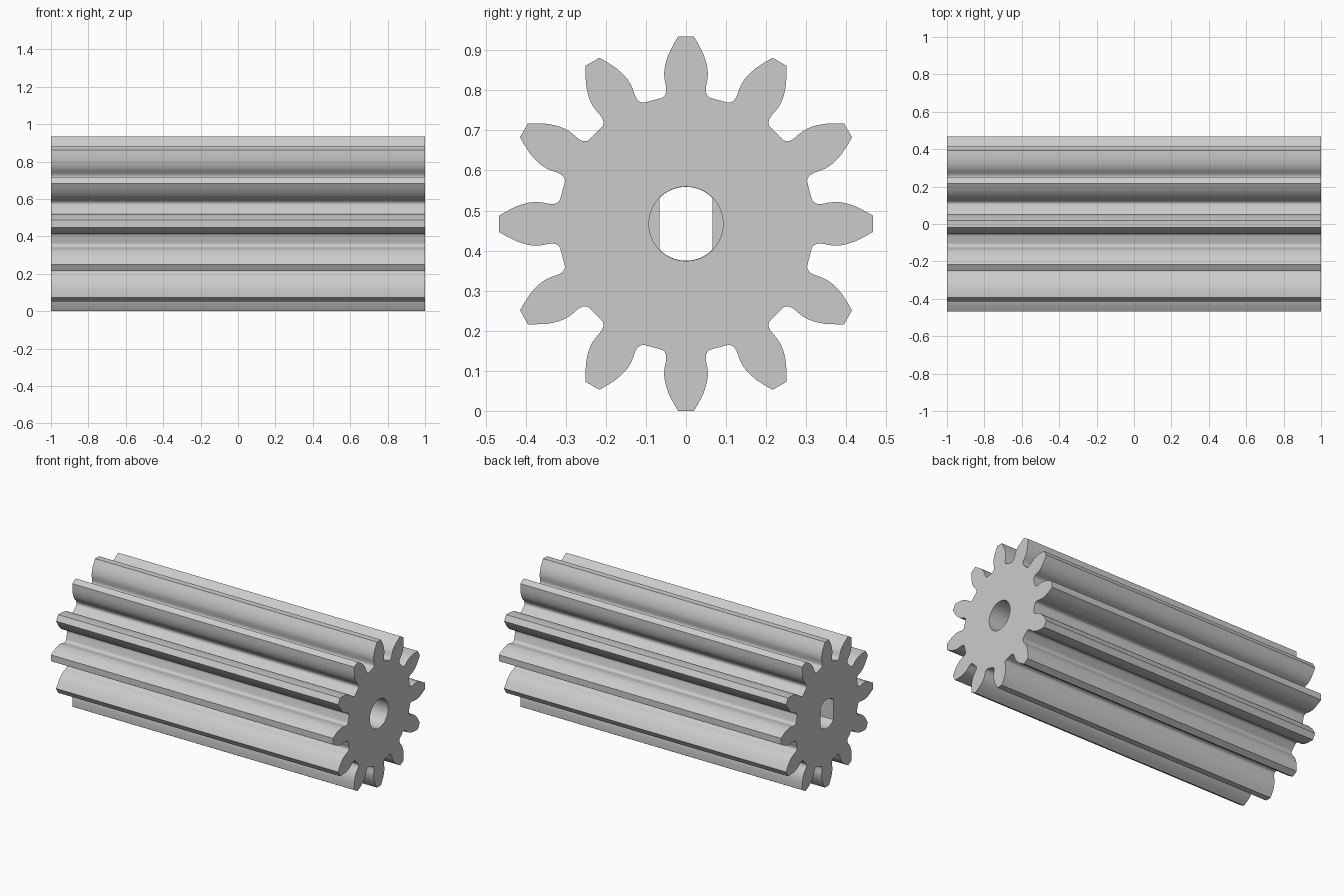
import bpy, bmesh, math

if "Cube" in bpy.data.objects:
    bpy.data.objects.remove(bpy.data.objects["Cube"], do_unlink=True)

TEETH = 12
RADIUS = 0.467
ROOT = 0.319
HALF = 1.0
BORE = 0.092
FLAT = 0.066

steel = bpy.data.materials.new("light grey")
steel.use_nodes = True
grey = (0.6, 0.6, 0.6, 1)
steel.diffuse_color = grey
steel.node_tree.nodes["Principled BSDF"].inputs["Base Color"].default_value = grey


def prism(name, outline, x0, x1):
    """Extrude a closed (y, z) outline along x."""
    bm = bmesh.new()
    face = bm.faces.new([bm.verts.new((x0, y, z + RADIUS)) for y, z in outline])
    moved = bmesh.ops.extrude_face_region(bm, geom=[face])["geom"]
    bmesh.ops.translate(bm, vec=(x1 - x0, 0, 0),
                        verts=[v for v in moved if isinstance(v, bmesh.types.BMVert)])
    bmesh.ops.recalc_face_normals(bm, faces=bm.faces)
    mesh = bpy.data.meshes.new(name)
    bm.to_mesh(mesh)
    bm.free()
    mesh.materials.append(steel)
    obj = bpy.data.objects.new(name, mesh)
    bpy.context.collection.objects.link(obj)
    return obj


def cut(target, cutter):
    """Subtract a cutter and discard it."""
    cutter.hide_render = True
    mod = target.modifiers.new("bore", "BOOLEAN")
    mod.operation = "DIFFERENCE"
    mod.solver = "EXACT"
    mod.object = cutter
    bpy.context.view_layer.objects.active = target
    bpy.ops.object.modifier_apply(modifier=mod.name)
    bpy.data.objects.remove(cutter, do_unlink=True)


def arc(radius, start, end, steps):
    return [(radius * math.cos(start + (end - start) * i / steps),
             radius * math.sin(start + (end - start) * i / steps))
            for i in range(steps + 1)]


# Tooth flank from tip to root, as (half width, distance from axis)
flank = [(0.020, 0.4666), (0.028, 0.453), (0.036, 0.438), (0.043, 0.424),
         (0.048, 0.410), (0.052, 0.396), (0.0542, 0.382), (0.0544, 0.370),
         (0.053, 0.357), (0.0505, 0.345), (0.0492, 0.335), (0.0500, 0.327),
         (0.0530, 0.320), (0.0575, 0.3155), (0.0625, 0.3135)]
root_angle = math.atan2(*flank[-1])
pitch = math.tau / TEETH
valley = [(ROOT * math.sin(a), ROOT * math.cos(a))
          for a in (root_angle + (pitch - 2 * root_angle) * k / 4 for k in (1, 2, 3))]
tooth = [(-w, r) for w, r in reversed(flank)] + flank + valley

outline = []
for i in range(TEETH):
    c, s = math.cos(i * pitch), math.sin(i * pitch)
    outline += [(y * c + z * s, z * c - y * s) for y, z in tooth]
gear = prism("pinion_gear", outline, -HALF, HALF)

# Shaft hole: two flats at the left-hand negative end, round from the middle on
a = math.acos(FLAT / BORE)
keyed = arc(BORE, a, math.pi - a, 20) + arc(BORE, math.pi + a, math.tau - a, 20)
cut(gear, prism("keyed_cutter", keyed, -HALF - 0.1, HALF + 0.1))
cut(gear, prism("round_cutter", arc(BORE + 0.0006, 0, math.tau, 64)[:-1], 0, HALF + 0.1))

# Smooth flanks with crisp tips and ends
bpy.ops.object.select_all(action="DESELECT")
gear.select_set(True)
bpy.context.view_layer.objects.active = gear
bpy.ops.object.shade_smooth_by_angle(angle=math.radians(30))
